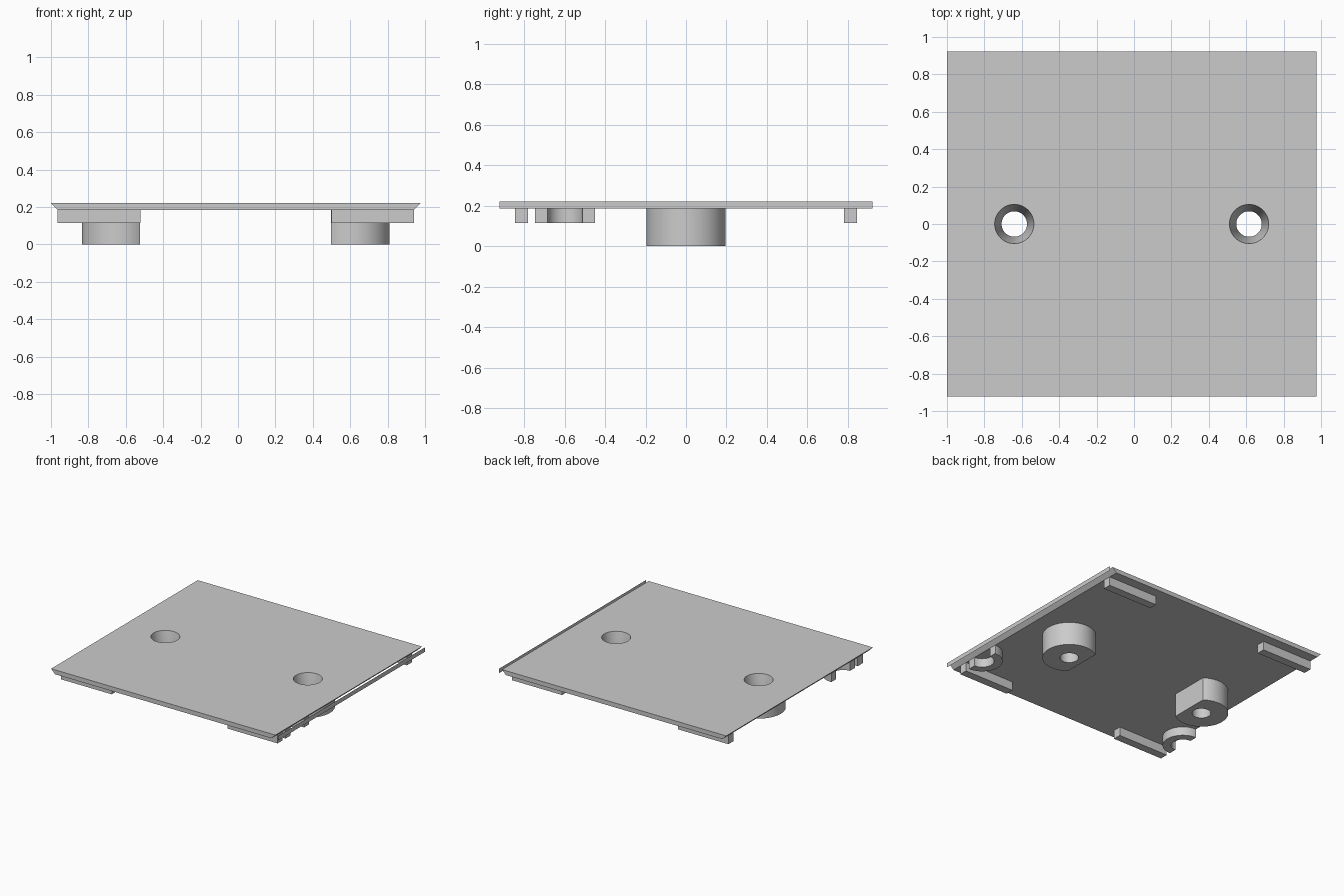
import bpy, bmesh, math

cube = bpy.data.objects.get("Cube")
if cube:
    bpy.data.objects.remove(cube, do_unlink=True)

grey = bpy.data.materials.new("plain_grey")
grey.use_nodes = True
grey.diffuse_color = (0.6, 0.6, 0.6, 1)
grey.node_tree.nodes["Principled BSDF"].inputs["Base Color"].default_value = (0.6, 0.6, 0.6, 1)

X0, X1, Y = -1.0, 0.975, 0.922        # plate outline
LOW, TOP, CHAMFER = 0.185, 0.22, 0.035
FOOT = 0.115                          # underside of ribs and clips
HOLES = {"right": -0.64, "left": 0.615}
parts = []


def finish(name, bm):
    bmesh.ops.recalc_face_normals(bm, faces=bm.faces)
    mesh = bpy.data.meshes.new(name)
    bm.to_mesh(mesh)
    bm.free()
    obj = bpy.data.objects.new(name, mesh)
    bpy.context.collection.objects.link(obj)
    mesh.materials.append(grey)
    parts.append(obj)
    return obj


def prism(name, outline, z0, z1):
    """Extrude a closed xy outline from z0 to z1."""
    bm = bmesh.new()
    face = bm.faces.new([bm.verts.new((x, y, z0)) for x, y in outline])
    out = bmesh.ops.extrude_face_region(bm, geom=[face])
    top = [v for v in out["geom"] if isinstance(v, bmesh.types.BMVert)]
    bmesh.ops.translate(bm, verts=top, vec=(0, 0, z1 - z0))
    return finish(name, bm)


def arc(cx, cy, r, a0, a1, n):
    return [(cx + r * math.cos(a0 + (a1 - a0) * i / n),
             cy + r * math.sin(a0 + (a1 - a0) * i / n)) for i in range(n + 1)]


def cut_hole(obj, x):
    """Subtract a tapered screw hole centred on x."""
    bm = bmesh.new()
    rings = []
    for r, z in [(0.068, -0.05), (0.068, 0.04), (0.105, TOP), (0.105, 0.3)]:
        rings.append([bm.verts.new((px, py, z)) for px, py in arc(x, 0, r, 0, math.tau, 48)[:-1]])
    for a, b in zip(rings, rings[1:]):
        for i in range(48):
            j = (i + 1) % 48
            bm.faces.new((a[i], a[j], b[j], b[i]))
    bm.faces.new(rings[0][::-1])
    bm.faces.new(rings[-1])
    cutter = finish("hole_cutter", bm)
    parts.remove(cutter)
    mod = obj.modifiers.new("hole", "BOOLEAN")
    mod.operation, mod.solver, mod.object = "DIFFERENCE", "EXACT", cutter
    bpy.context.view_layer.objects.active = obj
    bpy.ops.object.modifier_apply(modifier=mod.name)
    bpy.data.objects.remove(cutter, do_unlink=True)


# Cover plate, undercut along both x edges
plate = prism("cover_plate", [(X0, -Y), (X1, -Y), (X1, Y), (X0, Y)], LOW, TOP)
for v in plate.data.vertices:
    if v.co.z < (LOW + TOP) / 2:
        v.co.x += CHAMFER if v.co.x < 0 else -CHAMFER
for x in HOLES.values():
    cut_hole(plate, x)

# Thin upright strip just outside the +x edge
bm = bmesh.new()
bm.faces.new([bm.verts.new(c) for c in
              [(1, -Y, LOW), (1, Y, LOW), (1, Y, TOP), (1, -Y, TOP)]])
edge = finish("edge_strip", bm)
if edge.data.polygons[0].normal.x < 0:
    edge.data.flip_normals()

for name, x in HOLES.items():
    s = 1 if x > 0 else -1
    turn = 0 if x > 0 else math.pi

    # Screw boss, flat towards the middle
    half = math.pi - math.acos(0.117 / 0.195)
    boss = prism(name + "_screw_boss", arc(x, 0, 0.195, turn - half, turn + half, 56), 0, LOW)
    cut_hole(boss, x)

    # Corner ribs
    outer = X1 - CHAMFER if s > 0 else X0 + CHAMFER
    inner = 0.5 if s > 0 else -0.52
    for end, side in (("front", -1), ("back", 1)):
        y0, y1 = side * 0.78, side * 0.845
        prism(f"{end}_{name}_rib", [(inner, y0), (outer, y0), (outer, y1), (inner, y1)], FOOT, LOW)

    # Half-ring clip opening outwards
    a0, a1 = turn + math.pi / 2, turn + math.pi * 1.5
    ring = arc(outer, -0.597, 0.148, a0, a1, 28) + arc(outer, -0.597, 0.086, a1, a0, 28)
    prism(name + "_half_ring", ring, FOOT, LOW)

bpy.ops.object.select_all(action="DESELECT")
for obj in parts:
    obj.select_set(True)
bpy.context.view_layer.objects.active = plate
bpy.ops.object.shade_smooth_by_angle(angle=math.radians(30))
